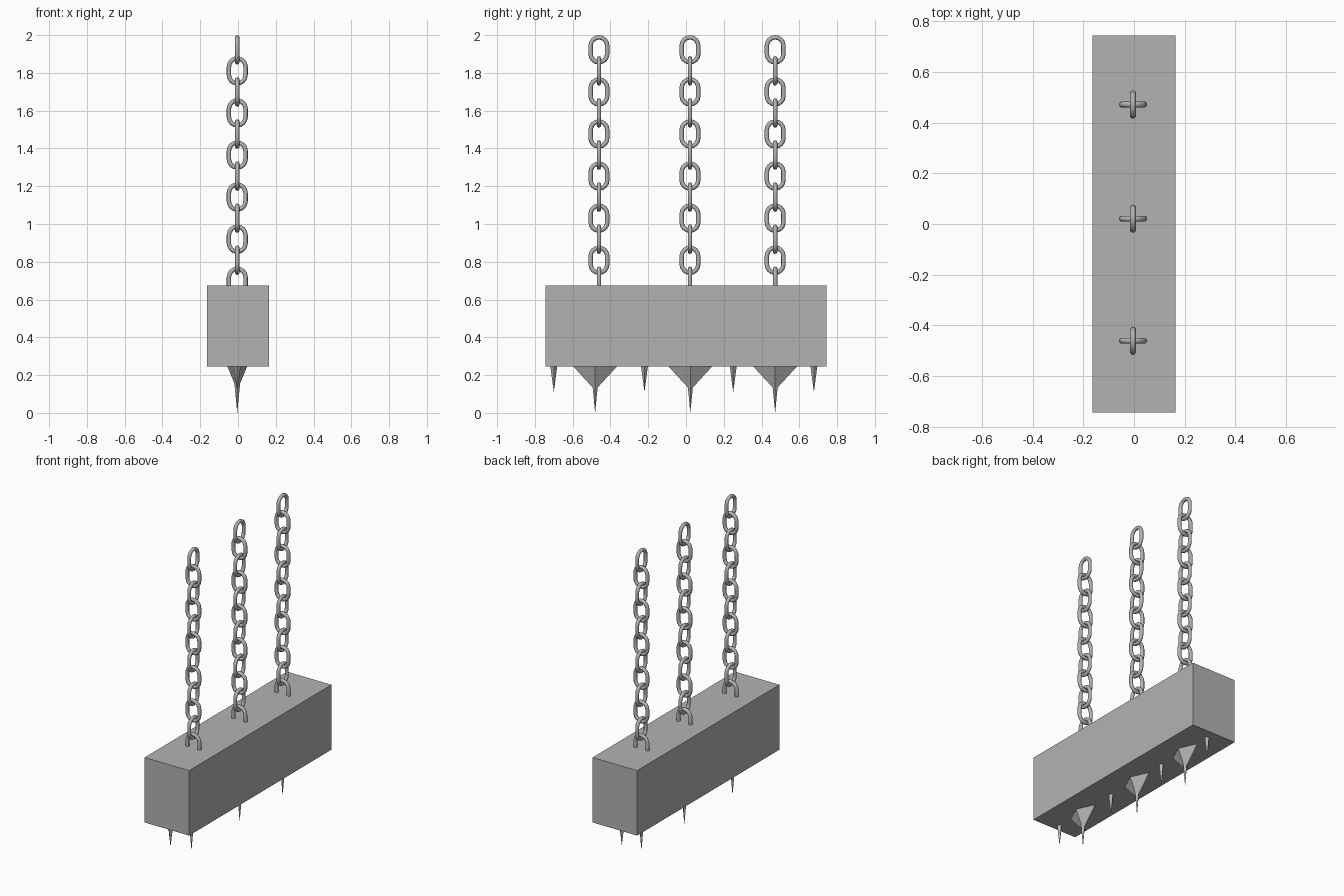
import bpy, bmesh, math
from mathutils import Matrix, Vector

if "Cube" in bpy.data.objects:
    bpy.data.objects.remove(bpy.data.objects["Cube"])

iron = bpy.data.materials.new("iron grey")
iron.diffuse_color = (0.45, 0.45, 0.45, 1)
iron.use_nodes = True
iron.node_tree.nodes["Principled BSDF"].inputs["Base Color"].default_value = iron.diffuse_color


def finish(name, bm, smooth=False):
    bmesh.ops.recalc_face_normals(bm, faces=bm.faces)
    mesh = bpy.data.meshes.new(name)
    bm.to_mesh(mesh)
    bm.free()
    mesh.materials.append(iron)
    if smooth:
        mesh.shade_smooth()
    ob = bpy.data.objects.new(name, mesh)
    bpy.context.collection.objects.link(ob)
    return ob


def cone(bm, y, rx, ry, top, tip):
    # four-sided diamond spike pointing down
    base = [bm.verts.new((X + rx * a, y + ry * b, top))
            for a, b in ((1, 0), (0, 1), (-1, 0), (0, -1))]
    apex = bm.verts.new((X, y, tip))
    bm.faces.new(base)
    for i in range(4):
        bm.faces.new((base[i], base[(i + 1) % 4], apex))


def link(bm, y, z, turned, wire=0.0118, radius=0.044, straight=0.022, sides=10, arc=8):
    # stadium-shaped loop with a round wire section
    path = []
    for half in (0, 1):
        for i in range(arc + 1):
            a = math.pi * (half + i / arc)
            centre = straight if half == 0 else -straight
            path.append((math.cos(a), math.sin(a), centre))
    rings = []
    for c, s, centre in path:
        ring = []
        for j in range(sides):
            b = 2 * math.pi * j / sides
            r = radius + wire * math.cos(b)
            side, depth = c * r, wire * math.sin(b)
            off = (side, depth) if turned else (depth, side)
            ring.append(bm.verts.new((X + off[0], y + off[1], z + centre + s * r)))
        rings.append(ring)
    for i in range(len(rings)):
        p, q = rings[i], rings[(i + 1) % len(rings)]
        for j in range(sides):
            k = (j + 1) % sides
            bm.faces.new((p[j], p[k], q[k], q[j]))


X = -0.004
BOTTOM, TOP = 0.245, 0.675

# heavy beam
bm = bmesh.new()
bmesh.ops.create_cube(bm, size=1, matrix=Matrix.Translation((0, 0, (BOTTOM + TOP) / 2))
                      @ Matrix.Diagonal((0.326, 1.488, TOP - BOTTOM, 1)))
finish("beam", bm)

# three hanging chains, links alternate direction
for n, y in enumerate((-0.461, 0.021, 0.472)):
    bm = bmesh.new()
    for i in range(12):
        link(bm, y, 1.9222 - 0.1114 * i, i % 2 == 1)
    finish(f"chain_{n + 1}", bm, True)

# large spikes with a broad flared root
for n, y in enumerate((-0.481, 0.023, 0.472)):
    bm = bmesh.new()
    cone(bm, y, 0.052, 0.115, BOTTOM, 0.12)
    cone(bm, y, 0.024, 0.024, BOTTOM, 0.0)
    finish(f"large_spike_{n + 1}", bm)

# small spikes between them
for n, y in enumerate((-0.70, -0.22, 0.25, 0.677)):
    bm = bmesh.new()
    cone(bm, y, 0.018, 0.018, BOTTOM, 0.11)
    finish(f"small_spike_{n + 1}", bm)
